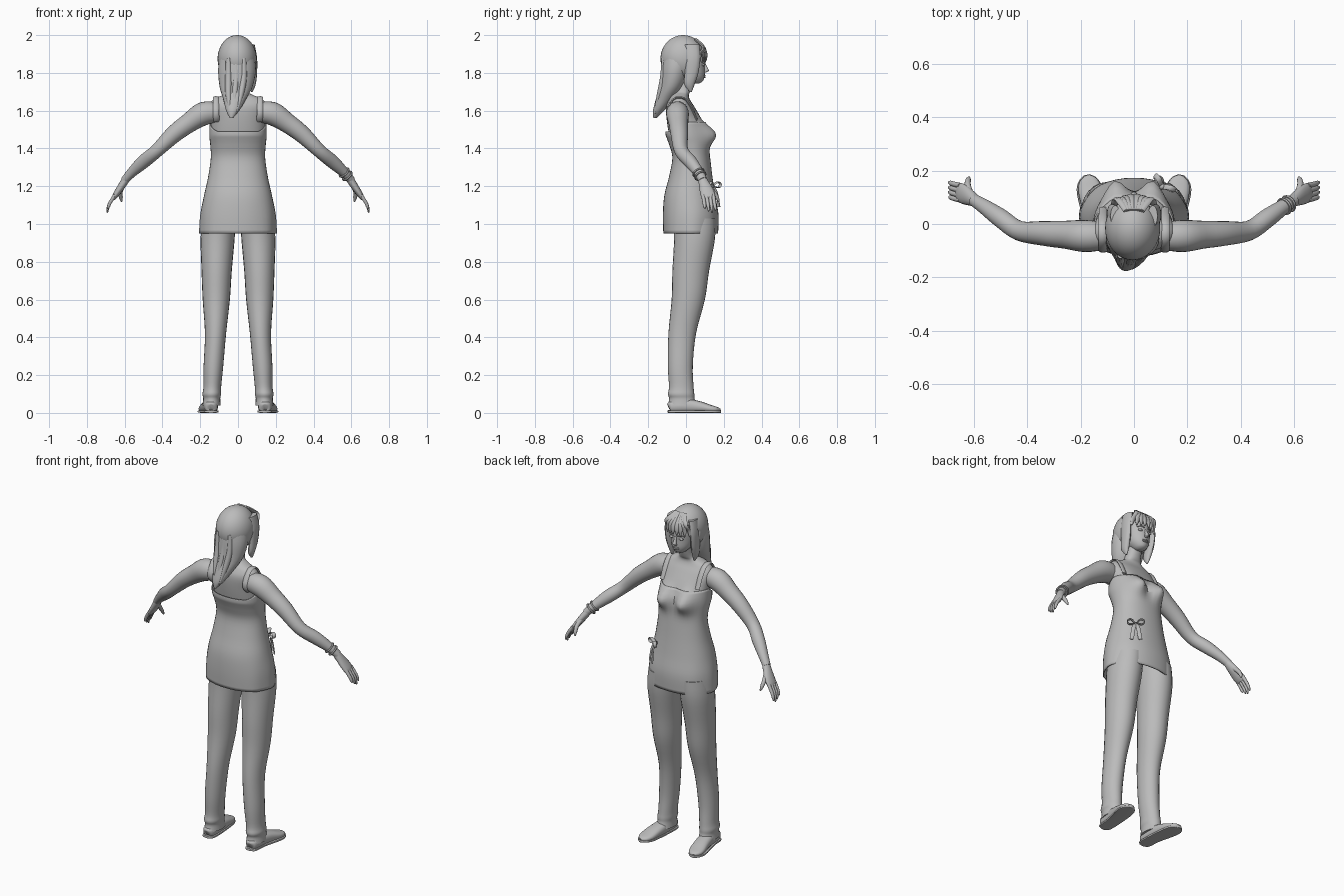
import bpy, bmesh, math
from mathutils import Vector
from mathutils.bvhtree import BVHTree

grey = bpy.data.materials.new("plain grey")
grey.diffuse_color = (0.5, 0.5, 0.5, 1)


def finish(name, bm, thick=0):
    bmesh.ops.recalc_face_normals(bm, faces=bm.faces)
    me = bpy.data.meshes.new(name)
    bm.to_mesh(me)
    bm.free()
    me.materials.append(grey)
    me.shade_smooth()
    me.set_sharp_from_angle(angle=math.radians(50))
    ob = bpy.data.objects.new(name, me)
    bpy.context.collection.objects.link(ob)
    if thick:
        mod = ob.modifiers.new("thickness", 'SOLIDIFY')
        mod.thickness = thick
    return ob


def spline(keys, steps):
    """Catmull-Rom curve through tuples of any length."""
    out = []
    for i in range(len(keys) - 1):
        quad = [keys[max(i - 1, 0)], keys[i], keys[i + 1], keys[min(i + 2, len(keys) - 1)]]
        for k in range(steps):
            t = k / steps
            out.append([0.5 * (2 * b + (c - a) * t + (2 * a - 5 * b + 4 * c - d) * t * t
                               + (3 * b - a - 3 * c + d) * t ** 3) for a, b, c, d in zip(*quad)])
    return out + [list(keys[-1])]


def loft(name, keys, hint=None, n=24, steps=4, power=2.0, caps=True, deform=None, thick=0):
    """Skin rings (x, y, z, half width, half depth); level rings when hint is None."""
    rows = spline(keys, steps)
    pts = [Vector(r[:3]) for r in rows]
    bm = bmesh.new()
    rings = []
    for i, r in enumerate(rows):
        u, v = Vector((1, 0, 0)), Vector((0, 1, 0))
        if hint:
            t = (pts[min(i + 1, len(pts) - 1)] - pts[max(i - 1, 0)]).normalized()
            h = Vector(hint)
            u = (h - t * h.dot(t)).normalized()
            v = t.cross(u)
        ring = []
        for k in range(n):
            a = 2 * math.pi * k / n
            c, s = math.cos(a), math.sin(a)
            p = (pts[i] + u * r[3] * math.copysign(abs(c) ** (2 / power), c)
                 + v * r[4] * math.copysign(abs(s) ** (2 / power), s))
            ring.append(bm.verts.new(deform(p) if deform else p))
        rings.append(ring)
    for lo, hi in zip(rings, rings[1:]):
        for k in range(n):
            bm.faces.new((lo[k], lo[(k + 1) % n], hi[(k + 1) % n], hi[k]))
    if caps:
        bm.faces.new(rings[0])
        bm.faces.new(rings[-1])
    return finish(name, bm, thick)


def ball(name, centre, radii, keep=None, thick=0, seg=24):
    bm = bmesh.new()
    bmesh.ops.create_uvsphere(bm, u_segments=seg, v_segments=seg * 2 // 3, radius=1)
    for v in bm.verts:
        v.co = Vector(c + r * q for c, r, q in zip(centre, radii, v.co))
    if keep:
        cut = [f for f in bm.faces if not keep(f.calc_center_median())]
        bmesh.ops.delete(bm, geom=cut, context='FACES')
    return finish(name, bm, thick)


def bust(p):
    if p.y > 0:
        p.y += 0.065 * math.exp(-((abs(p.x) - 0.072) / 0.05) ** 2 - ((p.z - 1.475) / 0.055) ** 2)
    return p


def dress_shape(p):
    # lower the back neckline and ripple the skirt
    p = bust(p)
    p.z -= 0.05 * max(0, (p.z - 1.46) / 0.08) * min(1, max(0, -p.y / 0.08))
    ripple = max(0, (1.15 - p.z) / 0.2) * 0.004 * math.sin(9 * math.atan2(p.y, p.x))
    p.x *= 1 + ripple * 5
    return p


# Chest, shoulders and neck
body = loft("upper_body", [(0, .03, 1.3, .12, .08), (0, .01, 1.45, .142, .095), (0, -.01, 1.55, .145, .092),
            (0, -.03, 1.62, .155, .075), (0, -.035, 1.66, .13, .055), (0, -.03, 1.685, .075, .045),
            (0, -.015, 1.71, .045, .042), (0, .01, 1.80, .042, .045)], n=32, power=2.2, deform=bust)

# Sleeveless dress
loft("dress", [(0, .025, .95, .203, .145), (0, .025, 1.05, .198, .147), (0, .02, 1.15, .18, .135),
     (0, .025, 1.25, .158, .115), (0, .028, 1.35, .144, .10), (0, .015, 1.42, .147, .104),
     (0, 0, 1.47, .152, .106), (0, -.008, 1.54, .15, .10)],
     n=40, power=2.2, caps=False, deform=dress_shape, thick=.006)

for s, side in ((1, "right"), (-1, "left")):
    def m(keys):
        return [(s * k[0],) + tuple(k[1:]) for k in keys]

    # Arm, palm, fingers and thumb
    arm = loft(side + "_arm", m([(.10, -.045, 1.59, .05, .05), (.18, -.045, 1.585, .06, .062),
               (.26, -.04, 1.535, .052, .052), (.34, -.035, 1.475, .046, .046), (.43, -.025, 1.388, .037, .036),
               (.50, .023, 1.33, .035, .036), (.56, .065, 1.275, .028, .027), (.60, .09, 1.232, .023, .021)]),
               hint=(0, 1, 0))
    loft(side + "_palm", m([(.59, .085, 1.242, .022, .02), (.607, .095, 1.215, .028, .02),
         (.63, .108, 1.18, .036, .018), (.65, .117, 1.15, .037, .015), (.661, .12, 1.132, .03, .009)]),
         hint=(0, 1, 0), n=16)
    for i in range(4):
        y, tip = .09 + .018 * i, (1.085, 1.068, 1.06, 1.072)[i]
        loft(f"{side}_finger_{i + 1}", m([(.65, y, 1.155, .01, .01), (.676, y + .006, 1.115, .0095, .0095),
             (.687, y + .01, 1.09, .008, .008), (.692, y + .012, tip, .004, .004)]), hint=(0, 1, 0), n=10)
    loft(side + "_thumb", m([(.612, .11, 1.205, .014, .014), (.622, .145, 1.17, .012, .012),
         (.62, .165, 1.14, .01, .01), (.616, .174, 1.118, .004, .004)]), hint=(1, 0, 0), n=10)

    # Shoulder strap laid over the skin
    trees = []
    for ob in (body, arm):
        trees.append(BVHTree.FromPolygons([v.co for v in ob.data.vertices],
                                          [p.vertices[:] for p in ob.data.polygons]))
    path, aim = [], Vector((s * .115, -.02, 1.56))
    for i in range(15):
        a = math.radians(-8 + 205 * i / 14)
        out = Vector((s * .02 * math.sin(a), math.cos(a), math.sin(a)))
        start = aim + out * .4
        hits = [h for h in (t.ray_cast(start, -out)[0] for t in trees) if h]
        if hits:
            p = min(hits, key=lambda h: (h - start).length) + out.normalized() * .004
            path.append((p.x, p.y, p.z, .016, .006))
    if len(path) > 2:
        loft(side + "_strap", path, hint=(1, 0, 0), n=8, steps=2)

    # Trouser leg
    loft(side + "_trouser_leg", m([(.10, .045, 1.03, .088, .112), (.108, .045, .92, .09, .108),
         (.113, .025, .75, .08, .097), (.115, .012, .6, .072, .088), (.119, -.02, .42, .056, .073),
         (.13, -.03, .25, .052, .066), (.136, -.025, .14, .047, .065), (.139, -.026, .10, .049, .07),
         (.139, -.022, .075, .045, .067), (.14, -.02, .04, .048, .076)]))

    # Shoe and sole
    loft(side + "_shoe", m([(.142, -.092, .03, .012, .015), (.142, -.078, .033, .033, .03),
         (.145, 0, .038, .04, .036), (.154, .07, .032, .043, .03), (.165, .13, .022, .044, .02),
         (.172, .165, .017, .032, .014), (.176, .18, .013, .01, .008)]), hint=(1, 0, 0), n=20, power=2.5)
    loft(side + "_sole", m([(.142, -.096, .007, .014, .007), (.142, -.08, .007, .036, .007),
         (.145, 0, .007, .041, .007), (.165, .12, .007, .049, .007), (.173, .165, .007, .035, .007),
         (.177, .184, .007, .01, .007)]), hint=(1, 0, 0), n=16, power=4)

    # Eye, side hair and fringe
    ball(side + "_eye", (s * .031, .092, 1.842), (.015, .008, .007), seg=12)
    loft(side + "_brow", m([(.012, .103, 1.858, .003, .003), (.032, .1, 1.863, .004, .004),
         (.052, .083, 1.857, .002, .002)]), hint=(0, 0, 1), n=8)
    loft(side + "_side_hair", m([(.07, .03, 1.95, .018, .04), (.085, .035, 1.88, .016, .04),
         (.083, .03, 1.80, .018, .036), (.078, .018, 1.74, .016, .028), (.074, .025, 1.70, .004, .006)]), n=12)
    for i in range(4):
        x = .012 + .02 * i
        loft(f"{side}_fringe_{i + 1}", m([(.4 * x, .05, 1.978, .012, .008), (.8 * x, .092, 1.937, .016, .008),
             (x, .107 - 6 * x * x, 1.90, .015, .007), (1.12 * x, .108 - 6 * x * x, 1.868 - .1 * x, .003, .003)]),
             hint=(1, 0, 0), n=8)

# Face
loft("head", [(0, .05, 1.744, .016, .018), (0, .046, 1.755, .034, .042), (0, .035, 1.785, .056, .064),
     (0, .02, 1.83, .068, .08), (0, .01, 1.88, .072, .09), (0, 0, 1.94, .066, .084), (0, -.01, 1.975, .04, .05)])
loft("nose", [(0, .096, 1.852, .006, .006), (0, .104, 1.83, .008, .009), (0, .109, 1.812, .012, .012),
     (0, .1, 1.802, .009, .006)], n=12)
for z, d in ((1.786, .007), (1.778, .008)):
    ball("lip", (0, .097, z), (.02, d, .0045), seg=12)

# Hair cap with an opening for the face, and long back hair
ball("hair_cap", (-.005, -.015, 1.875), (.103, .12, .125),
     keep=lambda c: c.y < .035 or c.z > 1.92, thick=.012, seg=36)
loft("back_hair", [(-.005, -.045, 1.90, .09, .08), (-.005, -.055, 1.82, .1, .078), (-.01, -.075, 1.73, .088, .065),
     (-.018, -.11, 1.66, .06, .05), (-.028, -.145, 1.60, .035, .03), (-.035, -.165, 1.56, .008, .008)])
for i in range(3):
    x = -.05 + .04 * i
    loft(f"hair_strand_{i + 1}", [(x, -.11, 1.88, .014, .02), (x, -.118, 1.78, .018, .02),
         (.8 * x - .01, -.135, 1.68, .016, .022), (.4 * x - .02, -.165, 1.585, .004, .006)], n=10)

# Bracelets on one wrist
for i in range(2):
    c = Vector((.562, .066, 1.272)) + Vector((.016, .01, -.017)) * i
    bm = bmesh.new()
    axis = Vector((.55, .38, -.6)).normalized()
    u = axis.orthogonal().normalized()
    v = axis.cross(u)
    grid = [[bm.verts.new(c + (u * math.cos(a) + v * math.sin(a)) * (.03 + .005 * math.cos(b))
             + axis * .006 * math.sin(b)) for b in (k * math.pi / 3 for k in range(6))]
            for a in (k * math.pi / 12 for k in range(24))]
    for j in range(24):
        for k in range(6):
            bm.faces.new((grid[j][k], grid[(j + 1) % 24][k],
                          grid[(j + 1) % 24][(k + 1) % 6], grid[j][(k + 1) % 6]))
    finish(f"bracelet_{i + 1}", bm)

# Ribbon bow at the hip
knot, tan, out = Vector((.105, .14, 1.20)), Vector((.8, -.6, 0)), Vector((.6, .8, 0))
ball("bow_knot", knot, (.012, .012, .012), seg=12)
for s in (1, -1):
    loop = [(0, 0, 0), (.025, .014, .022), (.045, .018, .012), (.04, .014, -.006), (.015, .008, -.004), (0, 0, 0)]
    tail = [(0, .004, 0), (.012, .016, -.03), (.018, .022, -.07), (.024, .026, -.11)]
    for name, pts in (("bow_loop", loop), ("bow_tail", tail)):
        keys = [tuple(knot + tan * s * a + out * b + Vector((0, 0, c)))
                + ((.01, .003) if name == "bow_loop" else (.003, .011)) for a, b, c in pts]
        loft(name, keys, hint=out, n=8)
